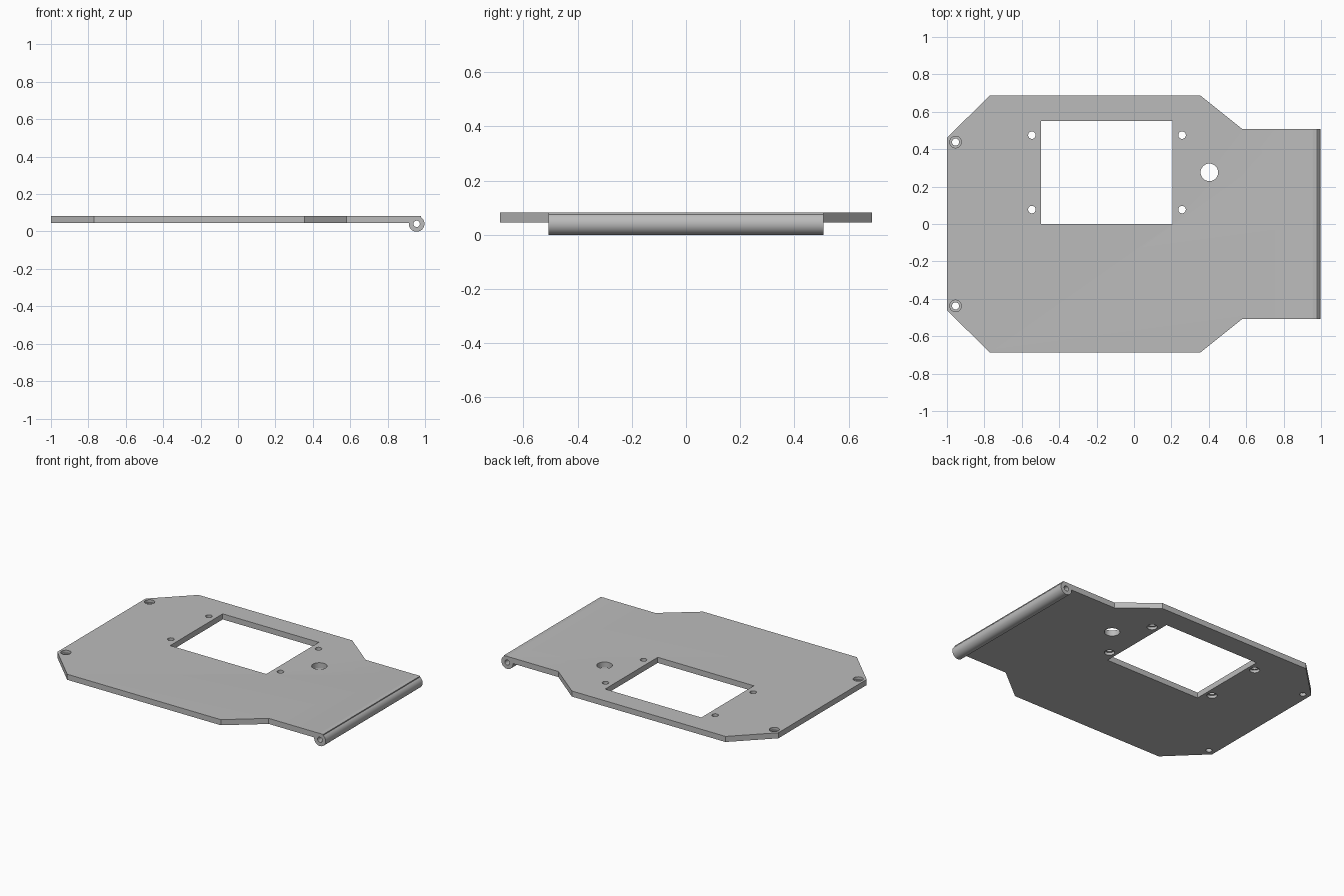
import bpy, bmesh
from mathutils import Matrix, Vector

if "Cube" in bpy.data.objects:
    bpy.data.objects.remove(bpy.data.objects["Cube"])

Z0, Z1 = 0.045, 0.082          # plate underside and top
HINGE_X, HINGE_R, HINGE_Y = 0.955, 0.041, 0.507

grey = bpy.data.materials.new("plain grey")
grey.diffuse_color = (0.5, 0.5, 0.5, 1)
grey.use_nodes = True
grey.node_tree.nodes["Principled BSDF"].inputs["Base Color"].default_value = grey.diffuse_color


def make(name, bm):
    bmesh.ops.recalc_face_normals(bm, faces=bm.faces[:])
    mesh = bpy.data.meshes.new(name)
    bm.to_mesh(mesh)
    bm.free()
    mesh.materials.append(grey)
    ob = bpy.data.objects.new(name, mesh)
    bpy.context.collection.objects.link(ob)
    return ob


def prism(name, outline, z0, z1):
    bm = bmesh.new()
    face = bm.faces.new([bm.verts.new((x, y, z0)) for x, y in outline])
    new = bmesh.ops.extrude_face_region(bm, geom=[face])["geom"]
    bmesh.ops.translate(bm, vec=(0, 0, z1 - z0),
                        verts=[v for v in new if isinstance(v, bmesh.types.BMVert)])
    return make(name, bm)


def cylinder(name, centre, radius, length, axis="Z", sides=32):
    bm = bmesh.new()
    rot = Matrix.Rotation(1.5707963, 4, "X") if axis == "Y" else Matrix()
    bmesh.ops.create_cone(bm, cap_ends=True, segments=sides, radius1=radius,
                          radius2=radius, depth=length,
                          matrix=Matrix.Translation(Vector(centre)) @ rot)
    return make(name, bm)


def combine(target, tool, operation):
    mod = target.modifiers.new(operation, "BOOLEAN")
    mod.operation, mod.solver, mod.object = operation, "EXACT", tool
    bpy.context.view_layer.objects.active = target
    bpy.ops.object.modifier_apply(modifier=mod.name)
    bpy.data.objects.remove(tool, do_unlink=True)


# Plate outline, mirrored front to back
half = [(-1, 0.462), (-0.77, 0.687), (0.355, 0.687), (0.58, HINGE_Y), (0.979, HINGE_Y)]
plate = prism("hinged_plate", half + [(x, -y) for x, y in reversed(half)], Z0, Z1)

# Hinge barrel with its pin bore
combine(plate, cylinder("barrel", (HINGE_X, 0, HINGE_R), HINGE_R + 0.001,
                        2 * HINGE_Y, "Y", 64), "UNION")
combine(plate, cylinder("bore", (HINGE_X, 0, HINGE_R), 0.017, 1.2, "Y"), "DIFFERENCE")

# Rectangular window
combine(plate, prism("window", [(-0.497, 0), (0.207, 0), (0.207, 0.55), (-0.497, 0.55)],
                     0, 0.2), "DIFFERENCE")

# Large round hole
combine(plate, cylinder("cable_hole", (0.403, 0.276, 0.06), 0.047, 0.2), "DIFFERENCE")

# Screw holes round the window, recessed from below
for x in (-0.546, 0.257):
    for y in (0.077, 0.475):
        combine(plate, cylinder("screw_hole", (x, y, 0.06), 0.02, 0.2), "DIFFERENCE")
        combine(plate, cylinder("recess", (x, y, Z0), 0.031, 0.036), "DIFFERENCE")

# Corner holes, recessed from above
for y in (-0.438, 0.438):
    combine(plate, cylinder("corner_hole", (-0.954, y, 0.06), 0.019, 0.2), "DIFFERENCE")
    combine(plate, cylinder("recess", (-0.954, y, Z1), 0.031, 0.036), "DIFFERENCE")

# Smooth round walls, crisp edges
bpy.ops.object.select_all(action="DESELECT")
plate.select_set(True)
bpy.context.view_layer.objects.active = plate
bpy.ops.object.shade_smooth_by_angle(angle=0.5)
